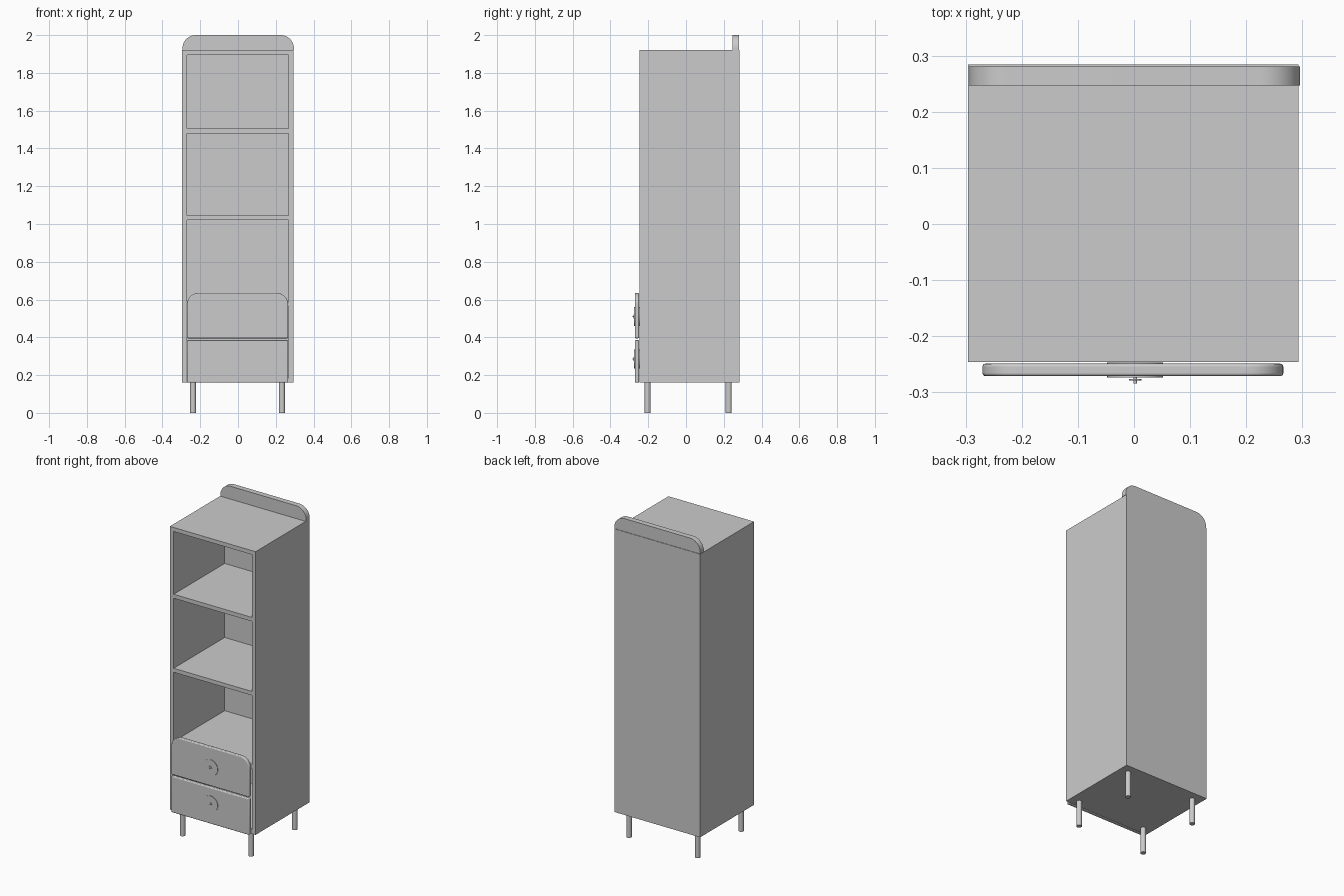
import bpy, bmesh, math
from mathutils import Matrix

if "Cube" in bpy.data.objects:
    bpy.data.objects.remove(bpy.data.objects["Cube"], do_unlink=True)

grey = bpy.data.materials.new("light_grey")
grey.use_nodes = True
colour = (0.6, 0.6, 0.6, 1)
grey.diffuse_color = colour
grey.node_tree.nodes["Principled BSDF"].inputs["Base Color"].default_value = colour


def finish(name, bm, smooth=False):
    bmesh.ops.recalc_face_normals(bm, faces=bm.faces)
    mesh = bpy.data.meshes.new(name)
    bm.to_mesh(mesh)
    bm.free()
    mesh.materials.append(grey)
    obj = bpy.data.objects.new(name, mesh)
    bpy.context.collection.objects.link(obj)
    if smooth:
        bpy.ops.object.select_all(action='DESELECT')
        obj.select_set(True)
        bpy.context.view_layer.objects.active = obj
        bpy.ops.object.shade_smooth_by_angle(angle=math.radians(30))
    return obj


def box(name, x, y, z):
    bm = bmesh.new()
    bmesh.ops.create_cube(bm, size=1)
    for v in bm.verts:
        for i, (lo, hi) in enumerate((x, y, z)):
            v.co[i] = lo if v.co[i] < 0 else hi
    return finish(name, bm)


def rounded_panel(name, x, y, z, radius, edge=0):
    """Upright panel with rounded top corners and an optional softened edge."""
    outline = [(x[0], z[0]), (x[1], z[0])]
    if radius:
        for cx, start in ((x[1] - radius, 0), (x[0] + radius, 90)):
            for i in range(13):
                a = math.radians(start + i * 7.5)
                outline.append((cx + radius * math.cos(a), z[1] - radius + radius * math.sin(a)))
    else:
        outline += [(x[1], z[1]), (x[0], z[1])]
    bm = bmesh.new()
    face = bm.faces.new([bm.verts.new((px, y[1], pz)) for px, pz in outline])
    new = bmesh.ops.extrude_face_region(bm, geom=[face])["geom"]
    for v in new:
        if isinstance(v, bmesh.types.BMVert):
            v.co.y = y[0]
    obj = finish(name, bm, True)
    if edge:
        bevel = obj.modifiers.new("soft_edge", 'BEVEL')
        bevel.width, bevel.segments = edge, 3
        bevel.limit_method, bevel.angle_limit = 'ANGLE', math.radians(40)
    return obj


def cylinder(name, radius, start, length, axis):
    bm = bmesh.new()
    bmesh.ops.create_cone(bm, cap_ends=True, segments=32, radius1=radius,
                          radius2=radius, depth=length)
    bmesh.ops.translate(bm, verts=bm.verts, vec=(0, 0, length / 2))
    if axis == 'Y':
        bmesh.ops.rotate(bm, verts=bm.verts, matrix=Matrix.Rotation(-math.pi / 2, 3, 'X'))
    bmesh.ops.translate(bm, verts=bm.verts, vec=start)
    return finish(name, bm, True)


# Carcass
left, right, front, back = -0.296, 0.293, -0.246, 0.284
inner_x = (-0.27, 0.267)
inner_y = (front, 0.255)
bottom, top = 0.16, 1.92
box("right_side", (left, inner_x[0]), (front, back), (bottom, top))
box("left_side", (inner_x[1], right), (front, back), (bottom, top))
box("back_panel", inner_x, (inner_y[1], back), (bottom, top))
box("base_board", inner_x, inner_y, (bottom, bottom + 0.025))
box("top_board", inner_x, inner_y, (1.895, top))
for i, z in enumerate((0.59, 1.045, 1.505)):
    box(f"shelf_{i + 1}", inner_x, inner_y, (z - 0.025, z))

# Rounded crest on top at the back
rounded_panel("crest", (-0.294, 0.296), (0.247, 0.281), (top, 2.0), 0.07)

# Drawer fronts with round pulls
for name, z, radius, pull_z in (("lower", (0.16, 0.385), 0, 0.285),
                                ("upper", (0.395, 0.635), 0.062, 0.51)):
    rounded_panel(f"{name}_drawer_front", (-0.27, 0.266), (-0.271, -0.249), z, radius, 0.005)
    cylinder(f"{name}_pull_plate", 0.05, (0.002, -0.274, pull_z), 0.027, 'Y')
    cylinder(f"{name}_pull_cap", 0.011, (0.002, -0.279, pull_z), 0.003, 'Y')
    cylinder(f"{name}_pull_stem", 0.003, (0.002, -0.284, pull_z), 0.011, 'Y')

# Legs
for side, x in (("right", -0.238), ("left", 0.233)):
    for end, y in (("front", -0.203), ("back", 0.226)):
        cylinder(f"{end}_{side}_leg", 0.016, (x, y, 0), bottom, 'Z')
